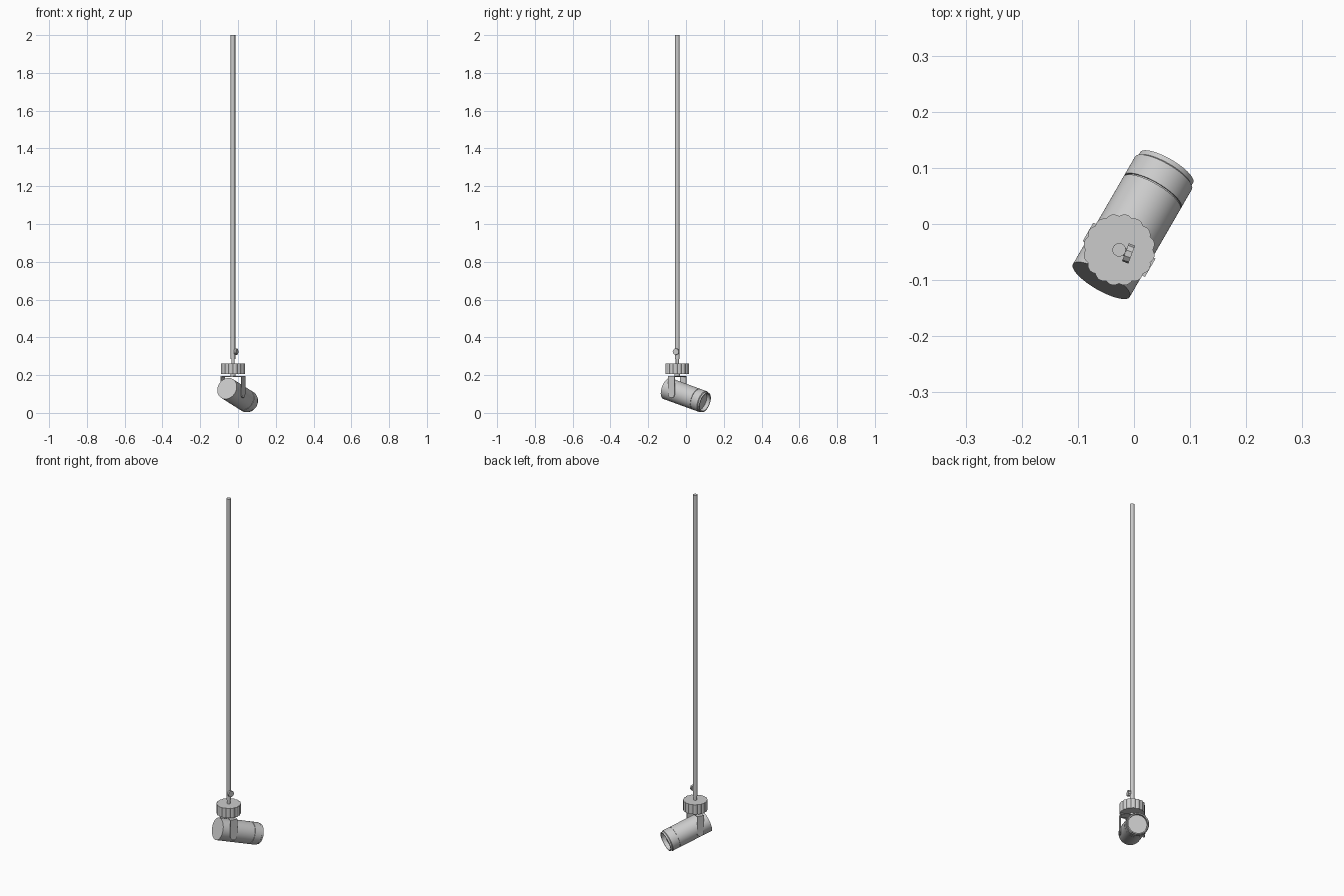
import bpy, bmesh, math
from mathutils import Vector, Matrix

if "Cube" in bpy.data.objects:
    bpy.data.objects.remove(bpy.data.objects["Cube"])

YAW = math.radians(30)
PITCH = math.radians(17.5)
U = Vector((math.sin(YAW), math.cos(YAW), 0))      # lamp heading
V = Vector((math.cos(YAW), -math.sin(YAW), 0))     # across the lamp
UP = Vector((0, 0, 1))
HUB = Vector((-0.0265, -0.046, 0))                 # pole axis


def finish(bm, name, smooth=True):
    bmesh.ops.remove_doubles(bm, verts=bm.verts, dist=1e-6)
    bmesh.ops.recalc_face_normals(bm, faces=bm.faces)
    me = bpy.data.meshes.new(name)
    bm.to_mesh(me)
    bm.free()
    ob = bpy.data.objects.new(name, me)
    bpy.context.collection.objects.link(ob)
    if smooth:
        bpy.ops.object.select_all(action='DESELECT')
        ob.select_set(True)
        bpy.context.view_layer.objects.active = ob
        bpy.ops.object.shade_smooth_by_angle(angle=math.radians(35))
    return ob


def lathe(name, profile, origin, axis=UP, n=48, lobes=0, depth=0.0):
    """Revolve (radius, height) points; optional scalloped rim."""
    rot = UP.rotation_difference(axis)
    bm = bmesh.new()
    rings = []
    for r, h in profile:
        ring = []
        for i in range(n):
            a = math.tau * i / n
            k = r - depth * (1 - abs(math.sin(lobes * a / 2))) if lobes and r > 0.03 else r
            ring.append(bm.verts.new(origin + rot @ Vector((k * math.cos(a), k * math.sin(a), h))))
        rings.append(ring)
    for a, b in zip(rings, rings[1:]):
        for i in range(n):
            j = (i + 1) % n
            bm.faces.new((a[i], a[j], b[j], b[i]))
    for ring, (r, h) in ((rings[0], profile[0]), (rings[-1], profile[-1])):
        bm.faces.new(ring)
    return finish(bm, name)


def extrude_outline(name, outline, origin, xdir, ydir, ndir, thick):
    """Flat outline pushed along ndir by thick."""
    bm = bmesh.new()
    low = [bm.verts.new(origin + xdir * x + ydir * y) for x, y in outline]
    face = bm.faces.new(low)
    new = bmesh.ops.extrude_face_region(bm, geom=[face])
    bmesh.ops.translate(bm, vec=ndir * thick,
                        verts=[v for v in new['geom'] if isinstance(v, bmesh.types.BMVert)])
    return finish(bm, name)


# Suspension pole and the thinner stem entering the hub
lathe("pole", [(0.012, 0.285), (0.012, 2.0)], HUB, n=24)
lathe("pole_stem", [(0.0085, 0.255), (0.0085, 0.30)], HUB, n=20)

# Scalloped hub and neck down to the yoke
lathe("hub", [(0.064, 0.207), (0.064, 0.262)], HUB, n=128, lobes=16, depth=0.004)
lathe("hub_neck", [(0.014, 0.19), (0.014, 0.21)], HUB, n=24)

# Clamp knob on the pole
knob_axis = Vector((0.93, -0.36, 0)).normalized()
lathe("clamp_knob", [(0.007, 0.008), (0.007, 0.012), (0.017, 0.012), (0.017, 0.024)],
      HUB + UP * 0.324, knob_axis, n=10)

# Yoke: bridge and two arms with rounded ends
T, HALF, W = 0.005, 0.064, 0.019
PIVOT = 0.099
extrude_outline("yoke_bridge", [(-HALF, -W), (HALF, -W), (HALF, W), (-HALF, W)],
                HUB + UP * 0.191, V, U, UP, T)
arm = [(-W, 0.196), (W, 0.196)]
arm += [(W * math.cos(a), PIVOT - W * math.sin(a))
        for a in [math.pi * i / 16 for i in range(17)]]
for side, tag in ((-1, "left"), (1, "right")):
    extrude_outline("yoke_arm_" + tag, arm, HUB + V * side * HALF, U, UP, -V * side, T)

# Lamp barrel: flat back, groove, stepped lip and recessed front
aim = U * math.cos(PITCH) - UP * math.sin(PITCH)
centre = Vector((0, 0, 0.0925))
R = 0.0585
lathe("lamp_barrel", [
    (R, -0.122), (R, 0.067), (R - 0.003, 0.067), (R - 0.003, 0.070),
    (R, 0.070), (R, 0.110), (R - 0.004, 0.113), (R - 0.004, 0.122),
    (R - 0.010, 0.122), (R - 0.010, 0.100)], centre, aim, n=64)
